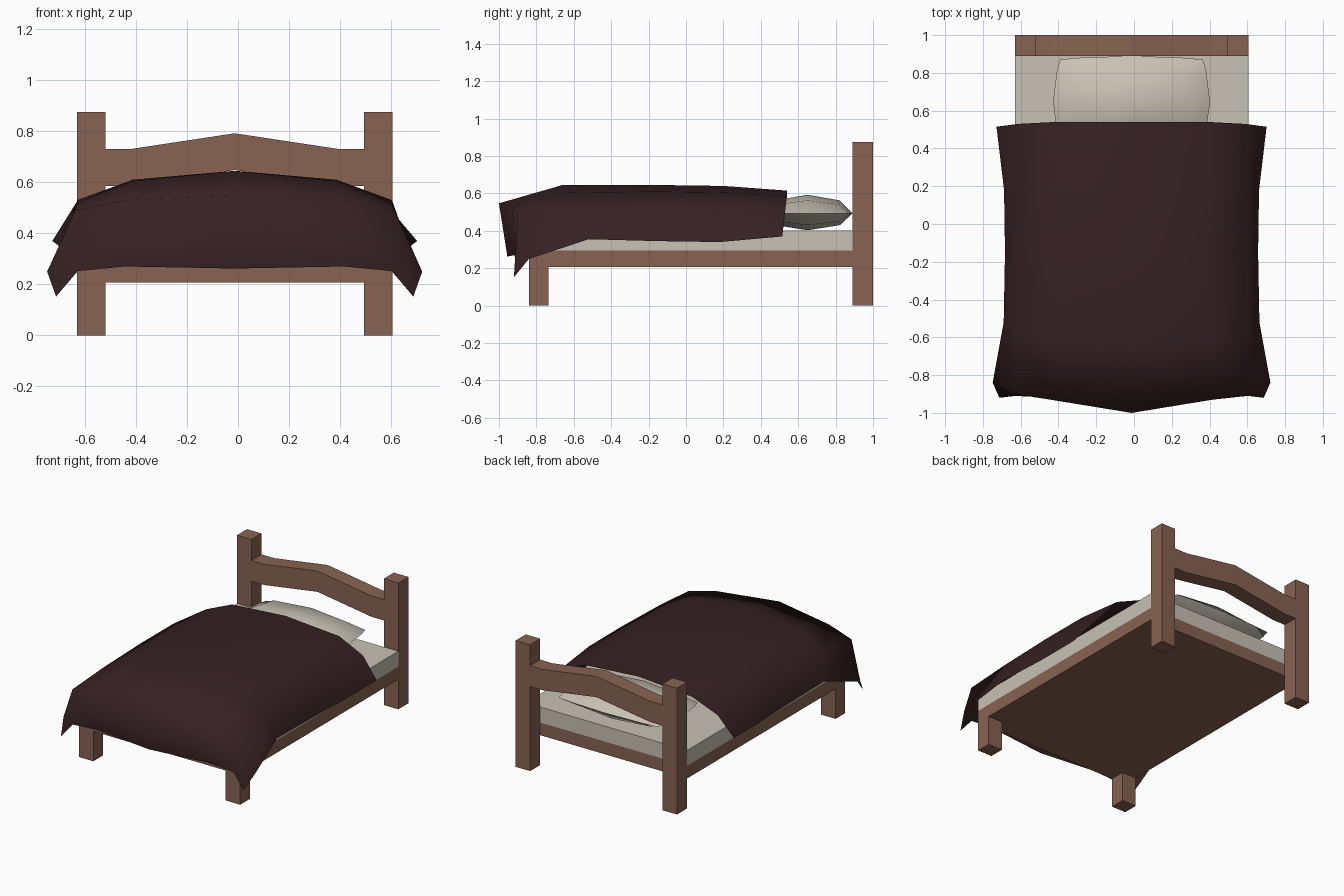
import bpy, bmesh, math

if "Cube" in bpy.data.objects:
    bpy.data.objects.remove(bpy.data.objects["Cube"])

CX = -0.013  # bed centre line


def material(name, rgb):
    m = bpy.data.materials.new(name)
    m.diffuse_color = (*rgb, 1)
    m.use_nodes = True
    m.node_tree.nodes["Principled BSDF"].inputs["Base Color"].default_value = m.diffuse_color
    return m


WOOD = material("brown wood", (0.245, 0.125, 0.083))
LINEN = material("cream linen", (0.58, 0.54, 0.46))
CLOTH = material("dark maroon cloth", (0.037, 0.015, 0.017))


def make(name, verts, faces, mat, smooth=None):
    me = bpy.data.meshes.new(name)
    me.from_pydata(verts, [], faces)
    bm = bmesh.new()
    bm.from_mesh(me)
    bmesh.ops.remove_doubles(bm, verts=bm.verts, dist=1e-5)
    bmesh.ops.recalc_face_normals(bm, faces=bm.faces)
    bm.to_mesh(me)
    bm.free()
    me.materials.append(mat)
    ob = bpy.data.objects.new(name, me)
    bpy.context.collection.objects.link(ob)
    if smooth:
        bpy.context.view_layer.objects.active = ob
        ob.select_set(True)
        bpy.ops.object.shade_smooth_by_angle(angle=math.radians(smooth))
        ob.select_set(False)
    return ob


def prism(name, profile, y0, y1, mat):
    """Extrude an (x, z) outline from y0 to y1."""
    n = len(profile)
    v = [(CX + x, y, z) for y in (y0, y1) for x, z in profile]
    f = [tuple(range(n)), tuple(range(2 * n - 1, n - 1, -1))]
    f += [(i, (i + 1) % n, n + (i + 1) % n, n + i) for i in range(n)]
    return make(name, v, f, mat)


def box(name, x0, x1, y0, y1, z0, z1, mat):
    return prism(name, [(x0, z0), (x1, z0), (x1, z1), (x0, z1)], y0, y1, mat)


def grid_faces(rows, cols, start=0):
    return [(start + r * cols + c, start + r * cols + c + 1,
             start + (r + 1) * cols + c + 1, start + (r + 1) * cols + c)
            for r in range(rows - 1) for c in range(cols - 1)]


# Posts and legs
for side, s in (("left", -1), ("right", 1)):
    a, b = sorted((s * 0.507, s * 0.618))
    box(side + "_head_post", a, b, 0.89, 1.0, 0, 0.875, WOOD)
    box(side + "_front_leg", a, b, -0.84, -0.735, 0, 0.207, WOOD)

# Peaked headboard rail
top = [(-0.507, 0.73), (-0.41, 0.73), (0, 0.792), (0.41, 0.73), (0.507, 0.73)]
low = [(x, z - 0.144) for x, z in reversed(top)]
prism("headboard_rail", top + low, 0.89, 1.0, WOOD)

# Base and mattress
box("bed_base", -0.618, 0.618, -0.84, 0.89, 0.207, 0.295, WOOD)
box("mattress", -0.618, 0.618, -0.84, 0.89, 0.295, 0.402, LINEN)

# Pillow: two domed grids sharing a rim
steps = (-1, -0.72, 0, 0.72, 1)
pv, pf = [], []
for sign, h in ((1, 0.1), (-1, 0.09)):
    start = len(pv)
    for v in steps:
        for u in steps:
            x = 0.415 * u * (1 - 0.09 * v * v)
            y = 0.65 + 0.24 * v * (1 - 0.08 * u * u)
            dome = ((1 - u * u) * (1 - v * v)) ** 0.5
            pv.append((CX + x, y, 0.493 + sign * h * dome))
    pf += grid_faces(5, 5, start)
make("pillow", pv, pf, LINEN, 80)

# Blanket: rows from head to foot, each centre, middle, shoulder, hem
rows = [
    [(0, .54, .615), (.41, .54, .585), (.60, .53, .505), (.715, .515, .37)],
    [(0, .20, .640), (.40, .20, .605), (.615, .20, .53), (.675, .18, .34)],
    [(0, -.15, .645), (.40, -.15, .61), (.617, -.15, .53), (.67, -.15, .345)],
    [(0, -.66, .645), (.40, -.62, .605), (.615, -.57, .52), (.677, -.52, .355)],
    [(0, -1.0, .547), (.43, -.93, .53), (.625, -.90, .49), (.735, -.84, .25)],
    [(0, -.955, .262), (.43, -.92, .27), (.615, -.91, .252), (.70, -.92, .152)],
]
bv = []
for row in rows:
    bv += [(CX - x, y, z) for x, y, z in row[:0:-1]]
    bv += [(CX + x, y, z) for x, y, z in row]
blanket = make("blanket", bv, grid_faces(6, 7), CLOTH, 100)
# Open sheet: point its normals upward
if sum(p.normal.z for p in blanket.data.polygons) < 0:
    blanket.data.flip_normals()
